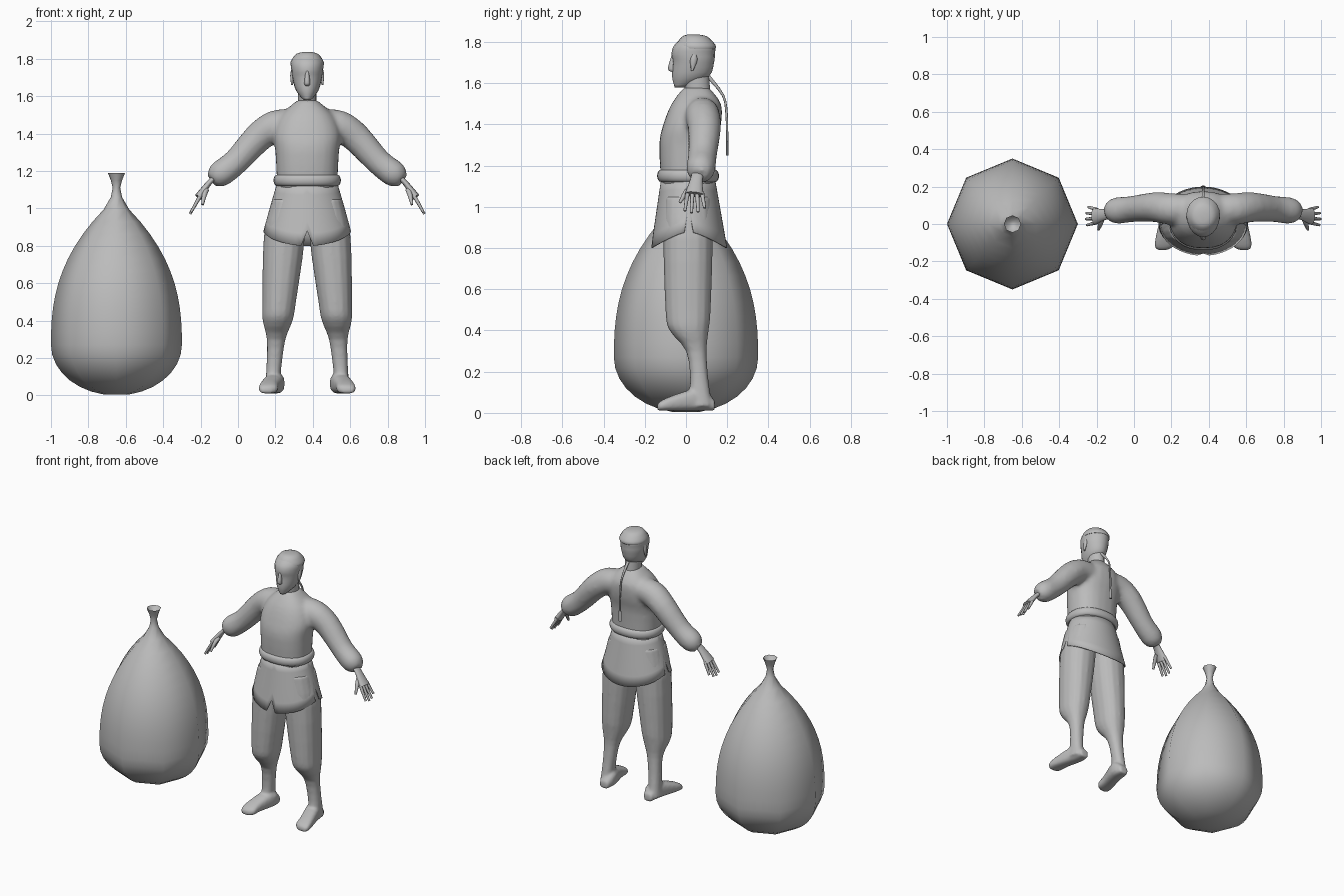
import bpy, bmesh, math
from mathutils import Vector

default_cube = bpy.data.objects.get("Cube")
if default_cube:
    bpy.data.objects.remove(default_cube, do_unlink=True)

# one plain grey for everything
grey = bpy.data.materials.new("plain_grey")
grey.use_nodes = True
colour = (.5, .5, .5, 1)
grey.diffuse_color = colour
shader = grey.node_tree.nodes["Principled BSDF"]
shader.inputs["Base Color"].default_value = colour
shader.inputs["Roughness"].default_value = .8

X, Y, Z = (Vector(axis) for axis in ((1, 0, 0), (0, 1, 0), (0, 0, 1)))
BODY_X = .37


def flowing(stations, steps=3):
    """Insert stations along a smooth curve through the given ones."""
    keys = [Vector(station) for station in stations]
    padded = [keys[0]] + keys + [keys[-1]]
    result = []
    for before, start, end, after in zip(padded, keys, keys[1:], padded[3:]):
        for step in range(steps):
            t = step / steps
            leave, arrive = (end - before) / 2, (after - start) / 2
            bend = (end - start) * 3 - leave * 2 - arrive
            settle = (start - end) * 2 + leave + arrive
            result.append(start + leave * t + bend * t ** 2 + settle * t ** 3)
    return result + [keys[-1]]


def skin(bm, rings, capped=True):
    """Bridge a list of equally sized point rings."""
    loops = [[bm.verts.new(point) for point in ring] for ring in rings]
    for low, high in zip(loops, loops[1:]):
        for i in range(len(low)):
            bm.faces.new((low[i - 1], low[i], high[i], high[i - 1]))
    if capped:
        bm.faces.new(loops[0][::-1])
        bm.faces.new(loops[-1])


def ellipse(centre, u, v, ru, rv, sides, power=1):
    ring = []
    for i in range(sides):
        angle = math.tau * i / sides
        c, s = math.cos(angle), math.sin(angle)
        ring.append(centre + u * ru * math.copysign(abs(c) ** power, c)
                    + v * rv * math.copysign(abs(s) ** power, s))
    return ring


def stack(bm, levels, sides=16, power=1, x=0, slope=0):
    """Level rings: height, half width, front y, back y; x shifts with height."""
    skin(bm, [ellipse(Vector((x + slope * z, (front + back) / 2, z)), X, Y,
                      width, (back - front) / 2, sides, power)
              for z, width, front, back in flowing(levels)])


def tube(bm, stations, side=1, sides=12, flat=1):
    """Rings square to a path: x, y, z, radius."""
    path = flowing(stations)
    points = [Vector((side * s[0], s[1], s[2])) for s in path]
    rings = []
    for i, point in enumerate(points):
        along = points[min(i + 1, len(points) - 1)] - points[max(i - 1, 0)]
        along.normalize()
        across = (Y - along * along.y).normalized()
        radius = path[i][3]
        rings.append(ellipse(point, along.cross(across), across,
                             radius * flat, radius, sides))
    skin(bm, rings)


def finish(name, bm, x=BODY_X, fuse=0):
    """Make a smooth object; fuse is the grid size for joining overlaps."""
    bmesh.ops.recalc_face_normals(bm, faces=bm.faces)
    mesh = bpy.data.meshes.new(name)
    bm.to_mesh(mesh)
    bm.free()
    mesh.materials.append(grey)
    ob = bpy.data.objects.new(name, mesh)
    bpy.context.collection.objects.link(ob)
    ob.location.x = x
    bpy.ops.object.select_all(action="DESELECT")
    ob.select_set(True)
    bpy.context.view_layer.objects.active = ob
    bpy.ops.object.shade_smooth_by_angle(angle=math.radians(75))
    if fuse:
        remesh = ob.modifiers.new("fuse", "REMESH")
        remesh.mode = "VOXEL"
        remesh.voxel_size = fuse
        remesh.use_smooth_shade = True
        soften = ob.modifiers.new("soften", "SMOOTH")
        soften.iterations = 4
    return ob


# eight-sided sack: round bottom, long taper, flared hollow mouth
bm = bmesh.new()
RADIUS, WIDEST, NECK = .35, .27, 1.06
profile = []
for step in range(1, 8):
    angle = math.pi / 2 * step / 8
    profile.append((WIDEST * (1 - math.cos(angle)), RADIUS * math.sin(angle)))
for step in range(12):
    t = step / 12
    profile.append((WIDEST + (NECK - WIDEST) * t, RADIUS * (1 - t ** 2.5)))
profile += [(NECK, .03), (1.11, .02), (1.15, .03), (1.19, .046), (1.15, .02)]
skin(bm, [ellipse(Z * z, X, Y, r, r, 8) for z, r in profile])
finish("sack", bm, x=-.65)

# jacket: torso and both loose sleeves fused together
bm = bmesh.new()
stack(bm, [(1.1, .16, -.12, .14), (1.3, .17, -.13, .15), (1.4, .18, -.11, .17),
           (1.5, .14, -.07, .17), (1.58, .05, -.01, .11)], sides=24, power=.85)
for side in (1, -1):
    tube(bm, [(.08, .08, 1.45, .08), (.17, .08, 1.44, .085), (.26, .09, 1.38, .08),
              (.38, .08, 1.25, .07), (.47, .07, 1.18, .07), (.51, .06, 1.15, .04)],
         side, sides=16)
finish("jacket", bm, fuse=.014)

# rolled belt
bm = bmesh.new()
belt = []
for step in range(7):
    angle = math.pi * step / 6
    bulge = .02 * math.sin(angle)
    belt.append((1.15 - .03 * math.cos(angle), .16 + bulge, -.12 - bulge, .14 + bulge))
stack(bm, belt, sides=32, power=.9)
finish("belt", bm)

# jacket skirt: flared cloth, slit at the sides and notched in front
bm = bmesh.new()
COUNT, TOP, STEPS = 48, 1.14, 5
rings = []
for step in range(STEPS + 1):
    ring = []
    for i in range(COUNT):
        angle = math.tau * i / COUNT
        c, s = math.cos(angle), math.sin(angle)
        hem = .88 - .08 * abs(s) ** 1.5
        if i % (COUNT // 2) == 0:
            hem = 1
        elif i == COUNT * 3 // 4:
            hem = .88
        drop = (TOP - hem) * step / STEPS
        flare = drop / (TOP - .8)
        width = .16 + .09 * min(1, flare * 1.1)
        front, back = -.12 - .05 * flare, .14 + .06 * flare
        ring.append(Vector((width * c, (front + back) / 2 + (back - front) / 2 * s,
                            TOP - drop)))
    rings.append(ring)
skin(bm, rings, capped=False)
skirt = finish("jacket_skirt", bm)
cloth = skirt.modifiers.new("cloth", "SOLIDIFY")
cloth.thickness = .006

for side, label in ((1, "left"), (-1, "right")):
    # trouser leg gathered below the knee, running into the foot
    bm = bmesh.new()
    stack(bm, [(1.05, .08, -.1, .12), (.85, .11, -.11, .13), (.5, .09, -.1, .12),
               (.4, .08, -.08, .11), (.3, .05, 0, .1), (.15, .04, .02, .11),
               (.03, .04, 0, .13)], power=.9, x=side * .19, slope=side * -.08)
    foot = [(.14, .17, .03, .05), (.07, .17, .05, .11), (-.05, .2, .05, .08),
            (-.12, .21, .05, .05), (-.14, .22, .02, .03)]
    skin(bm, [ellipse(Vector((side * x, y, .01 + height / 2)), X, Z, width,
                      height / 2, 16, .75)
              for y, x, width, height in flowing(foot)])
    finish(label + "_leg_and_foot", bm, fuse=.009)

    # hand: flat palm, four fanned fingers and a thumb
    bm = bmesh.new()
    tube(bm, [(.49, .06, 1.17, .03), (.53, .05, 1.13, .03), (.58, .04, 1.06, .045)],
         side, flat=.5)
    for finger, reach in enumerate((.95, 1.05, 1, .8)):
        y = .008 + .023 * finger
        spread = .009 * (finger - 1.5)
        tube(bm, [(.57 + .054 * t * reach, y + spread * t, 1.07 - .095 * t * reach,
                   .011 - .004 * t) for t in (0, .5, 1)], side, sides=8)
    tube(bm, [(.54, .03, 1.1, .015), (.55, 0, 1.07, .013), (.56, -.03, 1.02, .007)],
         side, sides=8)
    finish(label + "_hand", bm)

    # ear
    bm = bmesh.new()
    stack(bm, [(1.66, .005, .025, .035), (1.71, .01, .02, .055), (1.74, .005, .03, .05)],
          sides=8, x=side * .081)
    finish(label + "_ear", bm)

# neck
bm = bmesh.new()
stack(bm, [(1.53, .05, 0, .12), (1.66, .05, -.02, .11)])
finish("neck", bm)

# head, from chin to crown
bm = bmesh.new()
stack(bm, [(1.58, .02, -.055, 0), (1.63, .06, -.067, .11), (1.7, .08, -.064, .136),
           (1.74, .085, -.07, .14), (1.78, .085, -.06, .14), (1.82, .06, -.02, .1),
           (1.83, .02, .01, .06)], sides=20)
finish("head", bm)

# nose
bm = bmesh.new()
stack(bm, [(1.655, .01, -.07, -.05), (1.67, .016, -.088, -.05),
           (1.735, .008, -.07, -.05)], sides=8)
finish("nose", bm)

# close hair cap, set back from the forehead
bm = bmesh.new()
stack(bm, [(1.765, .088, -.045, .143), (1.785, .088, -.05, .143),
           (1.825, .06, -.02, .105), (1.836, .02, .01, .06)], sides=20)
finish("hair_cap", bm)

# thin braid down the back, ending in a flat tassel
bm = bmesh.new()
tube(bm, [(0, .11, 1.63, .01), (0, .18, 1.54, .006), (0, .197, 1.45, .006),
          (0, .2, 1.32, .005)], sides=8)
tube(bm, [(0, .2, 1.32, .005), (0, .2, 1.25, .006)], sides=8, flat=2)
finish("braid", bm)
